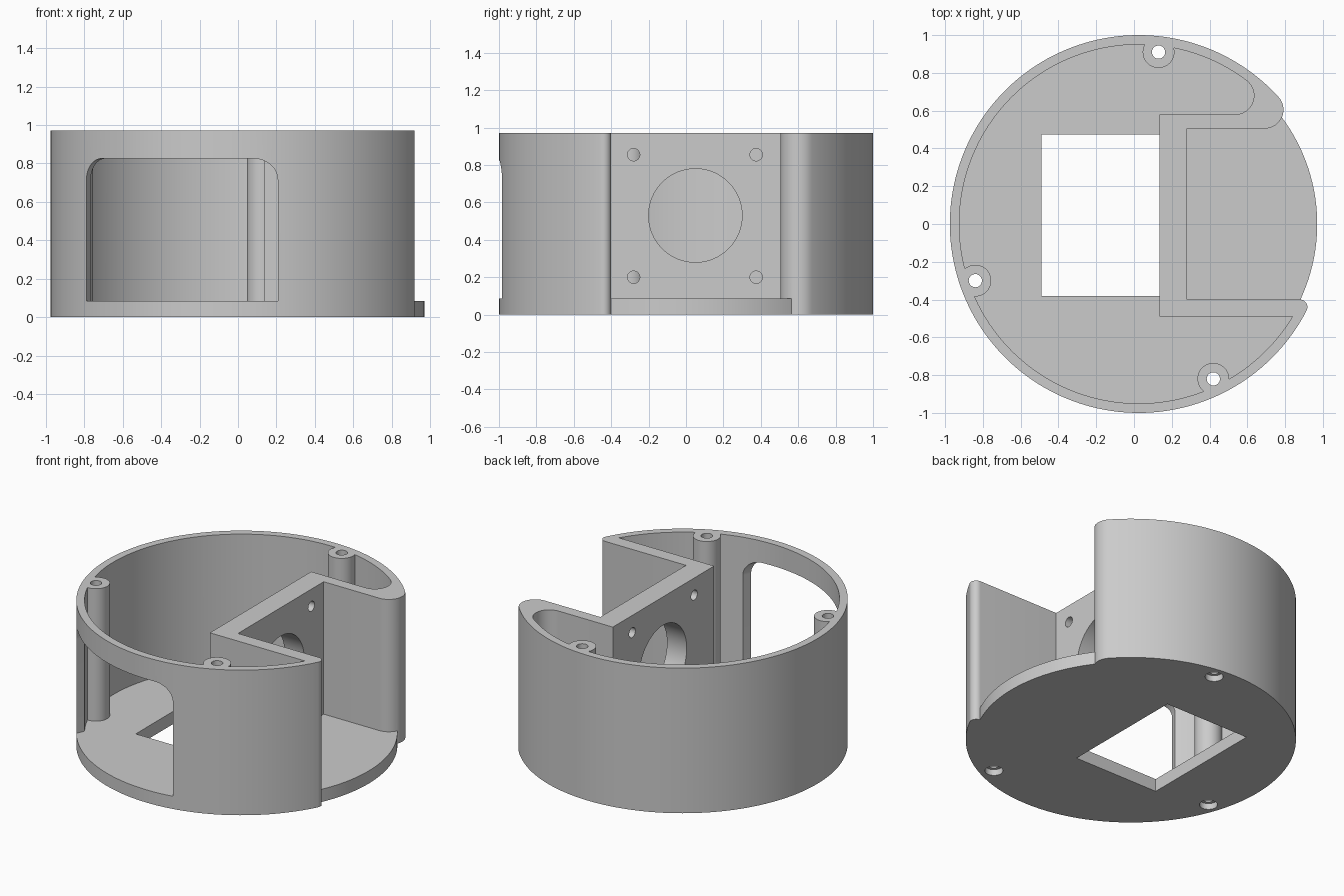
import bpy, bmesh
from math import sin, cos, asin, atan2, sqrt, pi, radians
from mathutils import Matrix, Vector

cube = bpy.data.objects.get("Cube")
if cube:
    bpy.data.objects.remove(cube, do_unlink=True)

CX = 0.025          # centre of the round shell
HEIGHT = 0.97
FLOOR = 0.085
PANEL_IN, PANEL_OUT = 0.135, 0.28

grey = bpy.data.materials.new("light_grey")
grey.use_nodes = True
colour = (0.6, 0.6, 0.6, 1)
grey.diffuse_color = colour
grey.node_tree.nodes["Principled BSDF"].inputs["Base Color"].default_value = colour


def arc(x, y, r, a0, a1, n):
    return [(x + r * cos(a0 + (a1 - a0) * i / n), y + r * sin(a0 + (a1 - a0) * i / n))
            for i in range(n + 1)]


def circle(x, y, r, n=48):
    return arc(x, y, r, 0, 2 * pi, n)[:-1]


def rect(x0, y0, x1, y1):
    return [(x0, y0), (x1, y0), (x1, y1), (x0, y1)]


def prism(name, outline, low, high, matrix=None):
    """Extrude a counter-clockwise outline into a solid."""
    bm = bmesh.new()
    base = [bm.verts.new((x, y, low)) for x, y in outline]
    top = [bm.verts.new((x, y, high)) for x, y in outline]
    bm.faces.new(base[::-1])
    bm.faces.new(top)
    for i in range(len(base)):
        j = (i + 1) % len(base)
        bm.faces.new((base[i], base[j], top[j], top[i]))
    if matrix:
        bm.transform(matrix)
    mesh = bpy.data.meshes.new(name)
    bm.to_mesh(mesh)
    bm.free()
    mesh.materials.append(grey)
    obj = bpy.data.objects.new(name, mesh)
    bpy.context.collection.objects.link(obj)
    return obj


def combine(target, tool, operation="DIFFERENCE"):
    mod = target.modifiers.new("combine", "BOOLEAN")
    mod.operation = operation
    mod.solver = "EXACT"
    mod.object = tool
    bpy.context.view_layer.objects.active = target
    bpy.ops.object.modifier_apply(modifier=mod.name)
    bpy.data.objects.remove(tool, do_unlink=True)


def axes(x, y, z, origin=(0, 0, 0)):
    m = Matrix((x, y, z)).transposed().to_4x4()
    m.translation = Vector(origin)
    return m


def fillet(big, r, y):
    """Centre x and direction of a rounding that touches the big circle inside."""
    x = sqrt((big - r) ** 2 - y ** 2)
    return x + CX, atan2(y, x)


# Outer shell: round wall with a square bay on the left side
tip_x, tip_a = fillet(1, 0.1, 0.605)
end_x, end_a = fillet(1, 0.04, -0.44)
outline = arc(CX, 0, 1, tip_a, end_a + 2 * pi, 144)
outline += arc(end_x, -0.44, 0.04, end_a, pi / 2, 10)[1:]
outline += [(PANEL_OUT, -0.40), (PANEL_OUT, 0.505)]
outline += arc(tip_x, 0.605, 0.1, -pi / 2, tip_a, 16)[:-1]
housing = prism("housing", outline, 0, HEIGHT)

# Floor disc showing in the bay
combine(housing, prism("floor", circle(CX, 0, 0.945, 160), 0, FLOOR), "UNION")

# Inner cavity, leaving three screw posts standing
in_x, in_a = fillet(0.95, 0.1, 0.68)
outline = arc(CX, 0, 0.95, in_a, 2 * pi - asin(0.49 / 0.95), 144)
outline += [(PANEL_IN, -0.49), (PANEL_IN, 0.58)]
outline += arc(in_x, 0.68, 0.1, -pi / 2, in_a, 16)[:-1]
cavity = prism("cavity", outline, FLOOR, 1.1)
posts = [(0.13, 0.91), (-0.84, -0.30), (0.42, -0.82)]
for x, y in posts:
    combine(cavity, prism("post", circle(x, y, 0.084), 0, 1.2))
combine(housing, cavity)

# Screw holes with wider recesses underneath
for x, y in posts:
    combine(housing, prism("screw_hole", circle(x, y, 0.035, 32), -0.1, 1.1))
    combine(housing, prism("recess", circle(x, y, 0.055, 32), -0.1, 0.04))

# Rectangular floor opening
combine(housing, prism("floor_opening", rect(-0.49, -0.38, PANEL_IN, 0.475), -0.1, FLOOR + 0.05))

# Side window with rounded upper corners
a = radians(-112)
W, TOP, R = 0.537, 0.825, 0.11
outline = [(-W, FLOOR), (W, FLOOR)]
outline += arc(W - R, TOP - R, R, 0, pi / 2, 12) + arc(R - W, TOP - R, R, pi / 2, pi, 12)
facing = axes((-sin(a), cos(a), 0), (0, 0, 1), (cos(a), sin(a), 0), (CX, 0, 0))
combine(housing, prism("window", outline, 0.6, 1.2, facing))

# Round opening and four mounting holes in the flat panel
sideways = axes((0, 1, 0), (0, 0, 1), (1, 0, 0))
holes = [(0.05, 0.53, 0.25)] + [(y, z, 0.033) for y in (-0.28, 0.375) for z in (0.2, 0.855)]
for y, z, r in holes:
    combine(housing, prism("panel_hole", circle(y, z, r, 64), 0.05, 0.4, sideways))

bpy.ops.object.select_all(action="DESELECT")
housing.select_set(True)
bpy.context.view_layer.objects.active = housing
bpy.ops.object.shade_smooth_by_angle(angle=radians(30))
